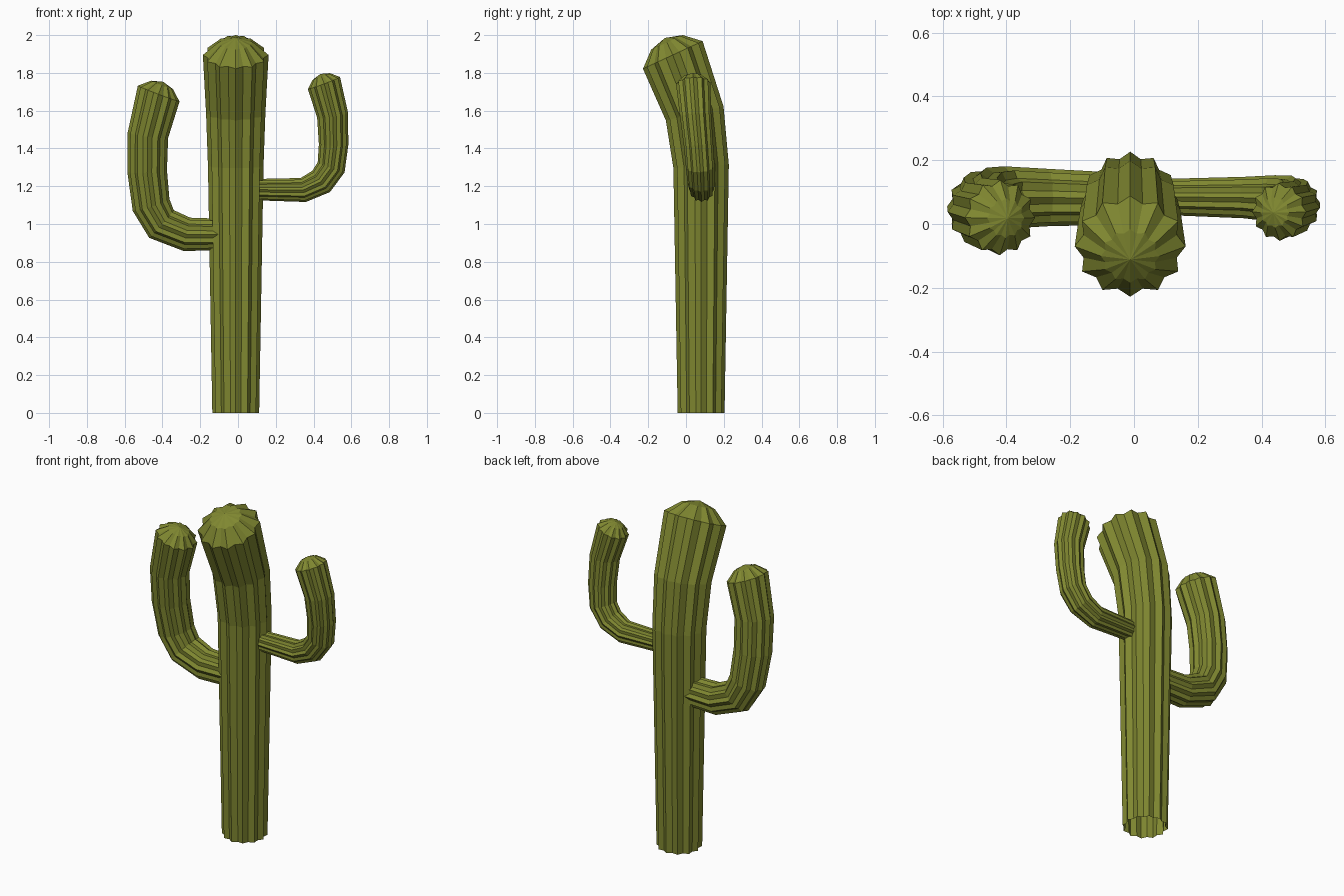
import bpy, bmesh, math
from mathutils import Vector

if "Cube" in bpy.data.objects:
    bpy.data.objects.remove(bpy.data.objects["Cube"])

RIBS = 12        # ridges around every stem
VALLEY = 0.87    # groove radius relative to ridge radius

green = bpy.data.materials.new("olive green")
green.diffuse_color = (0.215, 0.245, 0.03, 1)
green.use_nodes = True
green.node_tree.nodes["Principled BSDF"].inputs["Base Color"].default_value = green.diffuse_color


def ribbed_stem(name, path, tip_dir, side):
    """Ribbed tube along (x, y, z, radius) points with a low domed tip."""
    bm = bmesh.new()
    pts = [Vector(p[:3]) for p in path]
    tip_dir = Vector(tip_dir).normalized()

    def ring(center, direction, radius):
        u = Vector(side)
        u = (u - direction * u.dot(direction)).normalized()
        v = direction.cross(u)
        verts = []
        for i in range(RIBS * 2):
            a = math.pi * i / RIBS
            r = radius * (VALLEY if i % 2 else 1)
            verts.append(bm.verts.new(center + (u * math.cos(a) + v * math.sin(a)) * r))
        return verts

    rings = []
    for i, p in enumerate(pts):
        before = (p - pts[i - 1]).normalized() if i else None
        after = (pts[i + 1] - p).normalized() if i < len(pts) - 1 else None
        if before is None:
            d = after
        elif after is None:
            d = tip_dir
        else:
            d = (before + after).normalized()
        rings.append(ring(p, d, path[i][3]))
    # domed tip: one inner ring and an apex
    r = path[-1][3]
    rings.append(ring(pts[-1] + tip_dir * r * 0.42, tip_dir, r * 0.53))
    apex = bm.verts.new(pts[-1] + tip_dir * r * 0.57)

    n = RIBS * 2
    for a, b in zip(rings, rings[1:]):
        for i in range(n):
            j = (i + 1) % n
            bm.faces.new((a[i], a[j], b[j], b[i]))
    for i in range(n):
        bm.faces.new((rings[-1][i], rings[-1][(i + 1) % n], apex))

    mesh = bpy.data.meshes.new(name)
    bm.to_mesh(mesh)
    bm.free()
    mesh.materials.append(green)
    obj = bpy.data.objects.new(name, mesh)
    bpy.context.collection.objects.link(obj)
    return obj


# trunk, leaning forward at the top, open underneath
ribbed_stem("trunk", [
    (-0.012, 0.08, 0.0, 0.124),
    (-0.012, 0.08, 1.305, 0.147),
    (-0.012, 0.046, 1.585, 0.157),
    (-0.012, -0.07, 1.895, 0.174),
], (0, -0.42, 0.906), (1, 0, 0))

# thicker, lower arm on the left
ribbed_stem("left_arm", [
    (-0.09, 0.08, 0.945, 0.083),
    (-0.27, 0.083, 0.945, 0.09),
    (-0.405, 0.083, 1.0, 0.098),
    (-0.46, 0.075, 1.10, 0.102),
    (-0.481, 0.055, 1.28, 0.105),
    (-0.477, 0.037, 1.47, 0.108),
    (-0.42, 0.02, 1.69, 0.118),
], (0.356, -0.03, 0.934), (0, 1, 0))

# thinner, higher arm on the right
ribbed_stem("right_arm", [
    (0.08, 0.085, 1.182, 0.056),
    (0.345, 0.083, 1.18, 0.065),
    (0.44, 0.08, 1.225, 0.073),
    (0.493, 0.076, 1.30, 0.076),
    (0.506, 0.066, 1.42, 0.078),
    (0.501, 0.051, 1.575, 0.083),
    (0.455, 0.038, 1.746, 0.091),
], (-0.352, -0.05, 0.936), (0, 1, 0))
